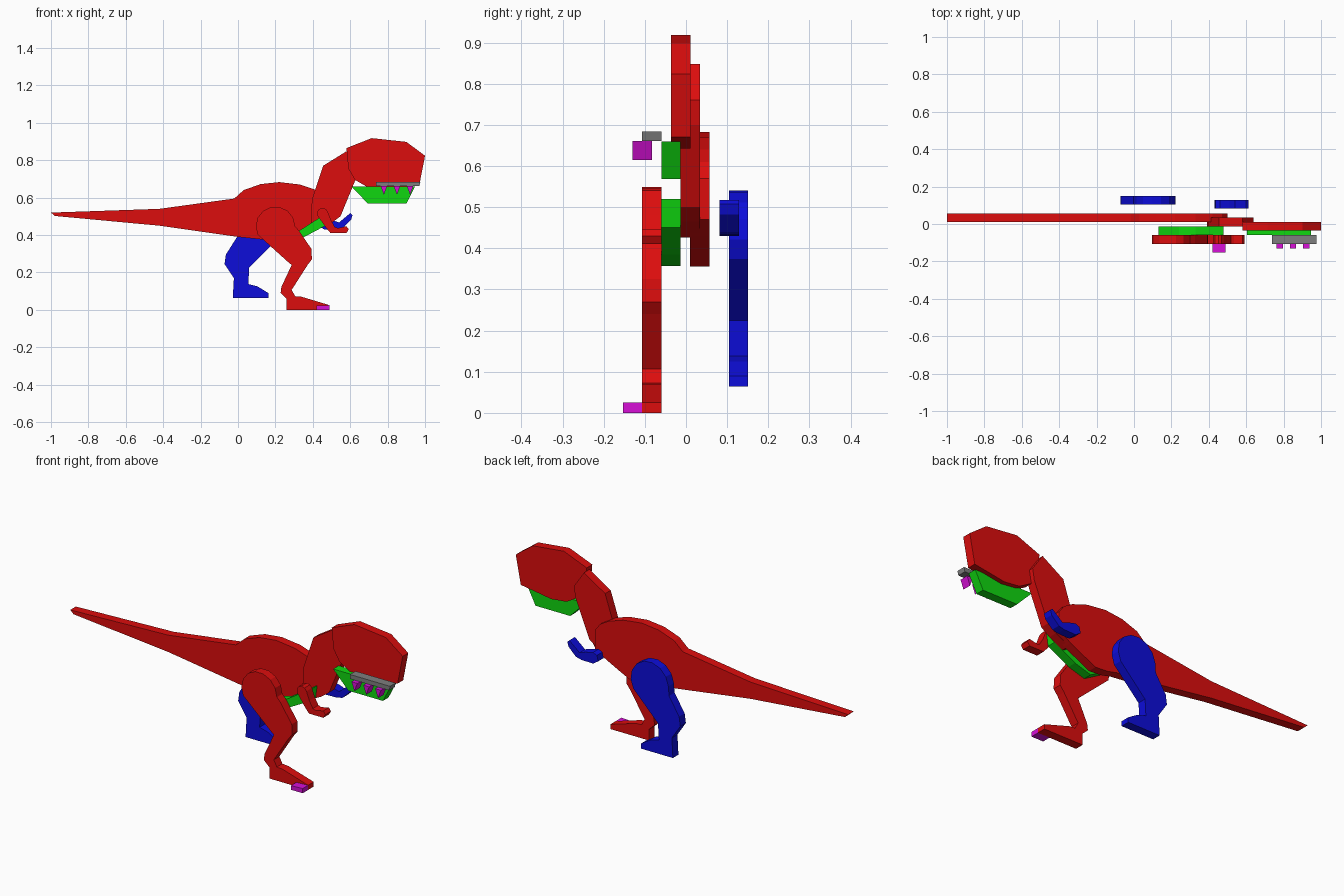
import bpy, bmesh, math

THICK = 0.047  # every part is a flat plate of this thickness


def material(name, rgb):
    m = bpy.data.materials.new(name)
    m.diffuse_color = (*rgb, 1)
    return m


RED = material("red", (0.72, 0.004, 0.004))
BLUE = material("blue", (0.004, 0.004, 0.70))
GREEN = material("green", (0.005, 0.68, 0.005))
GREY = material("grey", (0.21, 0.21, 0.21))
MAGENTA = material("magenta", (0.68, 0.005, 0.68))


def plate(name, outline, y, mat):
    """Extrude an x-z outline backwards from the front depth y."""
    bm = bmesh.new()
    face = bm.faces.new([bm.verts.new((x, y, z)) for x, z in outline])
    ext = bmesh.ops.extrude_face_region(bm, geom=[face])
    verts = [v for v in ext["geom"] if isinstance(v, bmesh.types.BMVert)]
    bmesh.ops.translate(bm, verts=verts, vec=(0, THICK, 0))
    bmesh.ops.recalc_face_normals(bm, faces=bm.faces)
    me = bpy.data.meshes.new(name)
    bm.to_mesh(me)
    bm.free()
    me.materials.append(mat)
    ob = bpy.data.objects.new(name, me)
    bpy.context.collection.objects.link(ob)
    return ob


def arc(cx, cz, r, start, end, steps):
    """Points on a circle, angles in degrees."""
    angles = [math.radians(start + (end - start) * i / steps) for i in range(steps + 1)]
    return [(cx + r * math.cos(a), cz + r * math.sin(a)) for a in angles]


# Body with long tail
plate("body_and_tail", [
    (-1, .52), (-.42, .54), (-.02, .595), (.03, .64), (.12, .672), (.22, .683),
    (.33, .67), (.42, .64), (.47, .61), (.50, .57), (.50, .47), (.43, .43),
    (.345, .387), (.28, .356), (.21, .36), (.15, .374), (0, .39), (-.42, .45),
    (-.98, .502)], 0.010, RED)

# Neck
plate("neck", [
    (.58, .848), (.455, .77), (.395, .59), (.39, .44), (.42, .426), (.50, .465),
    (.548, .50), (.63, .70), (.64, .76)], -0.013, RED)

# Head and lower jaw
plate("head", [
    (.58, .865), (.715, .918), (.90, .898), (1, .824), (.97, .67), (.79, .642),
    (.70, .652), (.625, .695), (.59, .755)], -0.036, RED)
plate("lower_jaw", [
    (.605, .66), (.695, .568), (.90, .568), (.947, .66)], -0.060, GREEN)

# Gum strip with three teeth
plate("gum_strip", [(.738, .684), (.975, .684), (.97, .661), (.738, .661)], -0.107, GREY)
for i, x in enumerate((.78, .85, .92)):
    plate(f"tooth_{i + 1}", [(x - .017, .661), (x + .017, .661), (x, .615)],
          -0.130, MAGENTA)

# Belly strip
plate("belly", [
    (.13, .425), (.25, .357), (.345, .385), (.468, .45), (.478, .52),
    (.33, .425), (.24, .40)], -0.060, GREEN)

# Near leg with rounded hip, and its claw
plate("near_leg", arc(.20, .447, .105, 205, 0, 8) + [
    (.325, .425), (.393, .325), (.395, .27), (.372, .24), (.287, .107),
    (.305, .073), (.34, .07), (.49, .025), (.49, 0), (.26, 0), (.26, .06),
    (.228, .09), (.232, .123), (.287, .24), (.265, .258)], -0.107, RED)
plate("claw", [(.42, .022), (.49, .025), (.49, 0), (.42, 0)], -0.153, MAGENTA)

# Far leg
plate("far_leg", arc(.11, .43, .112, 175, -30, 8) + [
    (.06, .225), (.055, .138), (.105, .125), (.162, .09), (.162, .064),
    (-.028, .064), (-.022, .17), (-.072, .245), (-.065, .295), (-.005, .39)],
    0.104, BLUE)

# Arms
plate("near_arm", arc(.452, .515, .03, 200, 20, 5) + [
    (.497, .48), (.518, .443), (.535, .437), (.58, .447), (.592, .43),
    (.58, .41), (.495, .41), (.47, .44)], -0.107, RED)
plate("far_arm", [
    (.43, .45), (.437, .48), (.46, .49), (.51, .478), (.54, .467), (.60, .517),
    (.612, .507), (.605, .482), (.562, .44), (.53, .432), (.46, .43)],
    0.082, BLUE)
